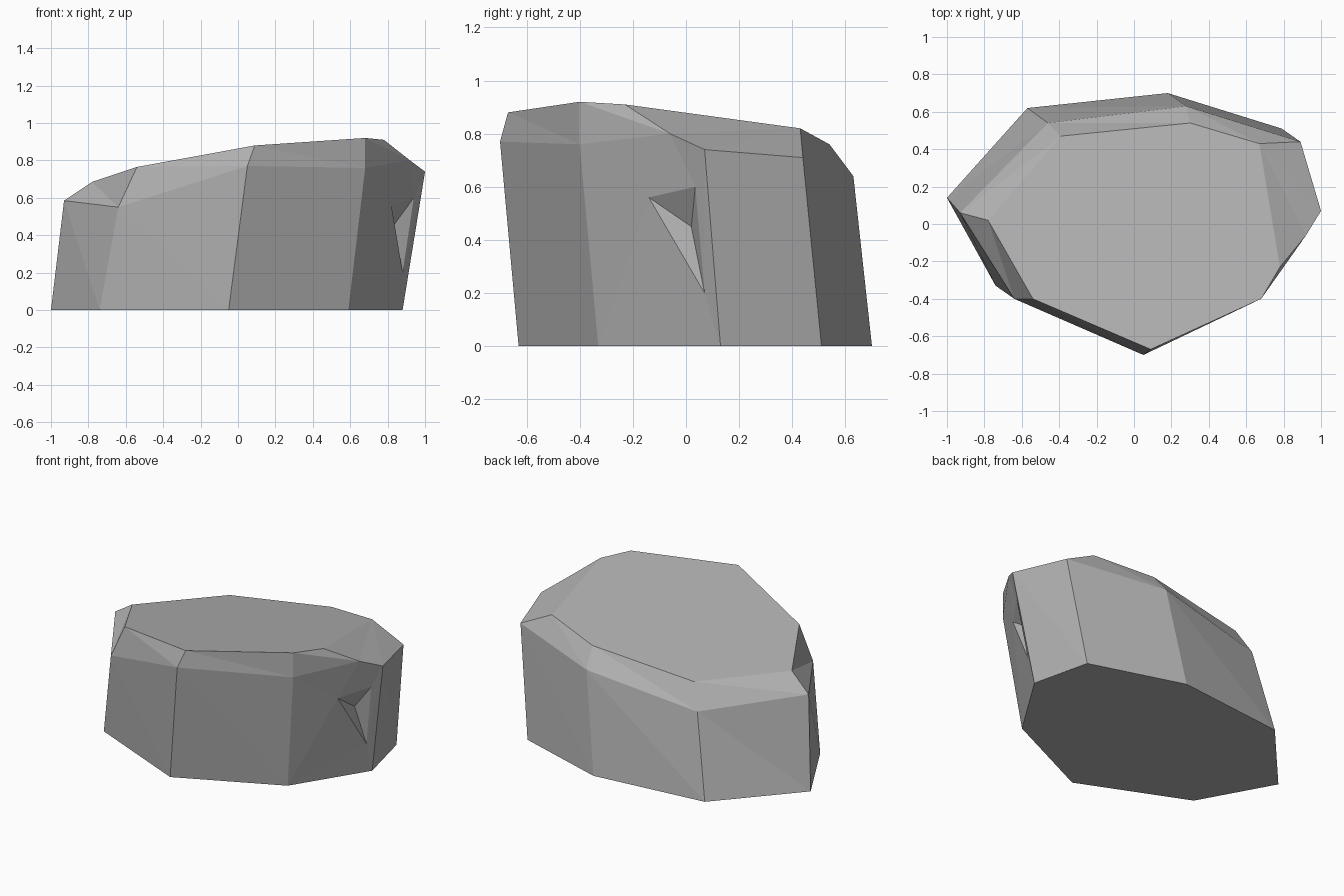
import bpy
import bmesh

# Remove the default object
default = bpy.data.objects.get("Cube")
if default:
    bpy.data.objects.remove(default, do_unlink=True)


def make_material(name, colour):
    material = bpy.data.materials.new(name)
    material.use_nodes = True
    material.diffuse_color = colour
    shader = material.node_tree.nodes["Principled BSDF"]
    shader.inputs["Base Color"].default_value = colour
    shader.inputs["Roughness"].default_value = 0.9
    return material


# Eight-sided outlines, counter-clockwise from the front corner
FOOT = [(-.05, -.63), (.59, -.33), (.88, .13), (.79, .51),
        (.18, .7), (-.57, .62), (-1, .14), (-.74, -.33)]
SHOULDER = [(.05, -.7, .77), (.68, -.4, .76), (1, .07, .74), (.89, .44, .71),
            (.28, .63, .64), (-.46, .54, .53), (-.93, .06, .585), (-.64, -.4, .55)]
CROWN = [(.09, -.67, .88), (.68, -.4, .92), (.78, -.23, .91), (.67, .43, .82),
         (.3, .54, .76), (-.39, .47, .68), (-.78, .02, .685), (-.54, -.4, .765)]
CHIP_RIM = [(.82, -.14, .56), (.94, .035, .6), (.88, .07, .2)]
CHIP_DEPTH = (.83, .02, .45)
CHIPPED_SIDE = 1

bm = bmesh.new()


def add_ring(points):
    return [bm.verts.new(point) for point in points]


def add_strip(lower, upper, index):
    """Join one side of two outlines with a pair of triangles."""
    after = (index + 1) % len(lower)
    bm.faces.new((lower[index], lower[after], upper[index]))
    bm.faces.new((lower[after], upper[after], upper[index]))


foot = add_ring([(x, y, 0) for x, y in FOOT])
shoulder = add_ring(SHOULDER)
crown = add_ring(CROWN)
corner = bm.verts.new((.92, -.06, .8))

# Underside and sloping top
bm.faces.new(list(reversed(foot)))
bm.faces.new(crown)

# Walls and bevelled upper edge, leaving the chipped side open
for side in range(len(foot)):
    if side != CHIPPED_SIDE:
        add_strip(foot, shoulder, side)
    if side not in (CHIPPED_SIDE, CHIPPED_SIDE + 1):
        add_strip(shoulder, crown, side)

# Broken bevel beside the chipped wall
near, far = CHIPPED_SIDE, CHIPPED_SIDE + 1
bm.faces.new((shoulder[near], corner, crown[near]))
bm.faces.new((corner, crown[far], crown[near]))
bm.faces.new((shoulder[far], shoulder[far + 1], crown[far + 1]))
bm.faces.new((shoulder[far], crown[far + 1], corner))
bm.faces.new((corner, crown[far + 1], crown[far]))

# Chipped wall around the hollow
left, top, low = add_ring(CHIP_RIM)
for face in ((shoulder[near], foot[near], left),
             (foot[near], low, left),
             (foot[near], foot[far], low),
             (foot[far], shoulder[far], low),
             (shoulder[far], top, low),
             (shoulder[far], corner, top),
             (corner, left, top),
             (corner, shoulder[near], left)):
    bm.faces.new(face)

# Hollow of the chip
depth = bm.verts.new(CHIP_DEPTH)
for first, second in ((left, top), (top, low), (low, left)):
    bm.faces.new((first, depth, second))

bmesh.ops.recalc_face_normals(bm, faces=bm.faces)
mesh = bpy.data.meshes.new("rock")
bm.to_mesh(mesh)
bm.free()
mesh.materials.append(make_material("grey stone", (.45, .45, .45, 1)))
rock = bpy.data.objects.new("rock", mesh)
bpy.context.collection.objects.link(rock)
